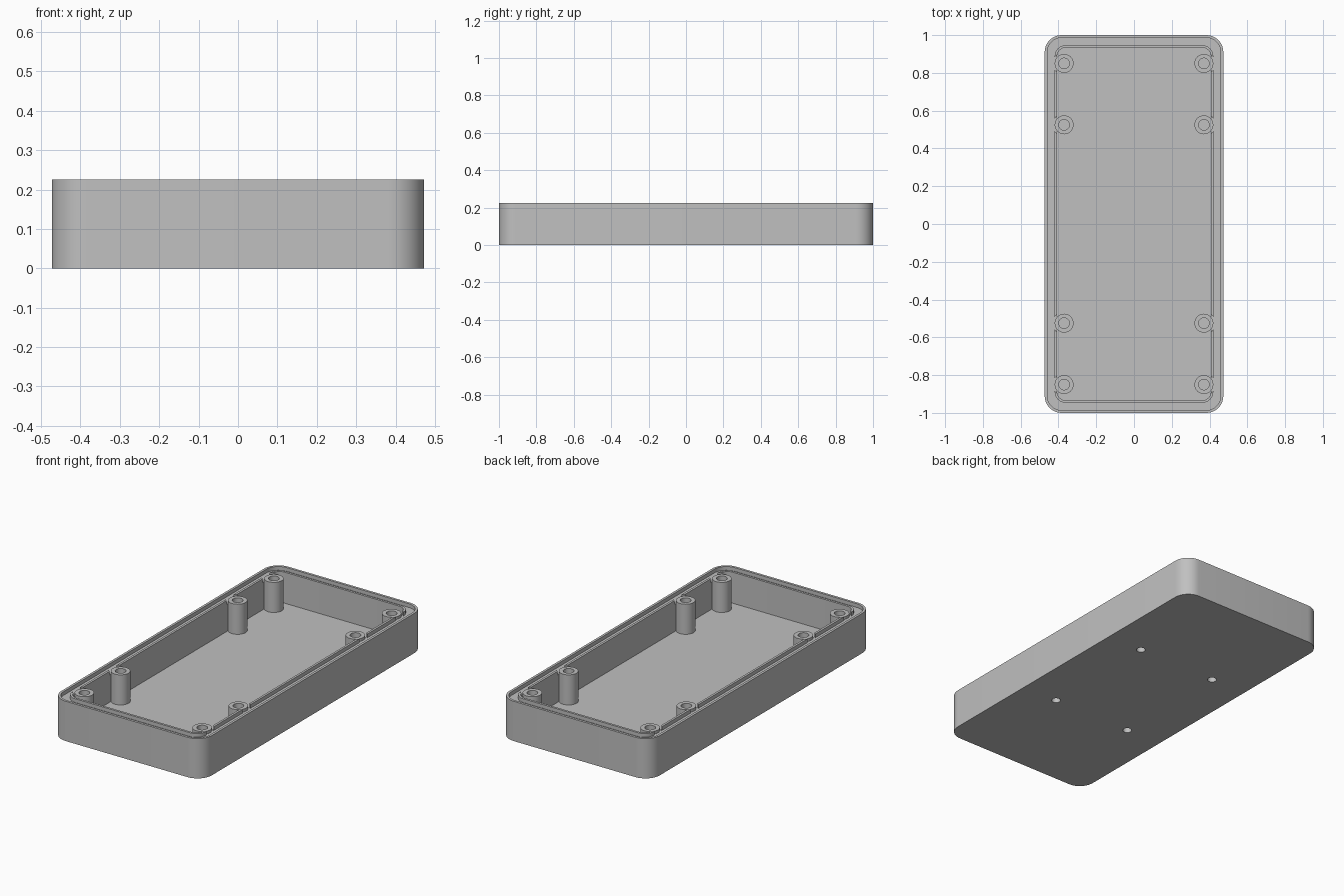
import bpy, bmesh, math

if "Cube" in bpy.data.objects:
    bpy.data.objects.remove(bpy.data.objects["Cube"])

GREY = (0.53, 0.53, 0.53, 1.0)
plastic = bpy.data.materials.new("grey_plastic")
plastic.use_nodes = True
plastic.diffuse_color = GREY
plastic.node_tree.nodes["Principled BSDF"].inputs["Base Color"].default_value = GREY

FLOOR, LEDGE, RIM = 0.05, 0.205, 0.226
POST_X, POST_YS, POST_R = 0.37, (0.525, 0.85), 0.05


def ring(hx, hy, r, z, steps=10):
    """Rounded rectangle outline; a circle when hx = hy = r."""
    pts = []
    for q, (sx, sy) in enumerate(((1, 1), (-1, 1), (-1, -1), (1, -1))):
        for i in range(steps + 1):
            a = math.pi / 2 * (q + i / steps)
            pts.append((sx * (hx - r) + r * math.cos(a),
                        sy * (hy - r) + r * math.sin(a), z))
    return pts


def add_loft(bm, rings, x=0, y=0):
    """Skin a stack of matching outlines and cap both ends."""
    loops = [[bm.verts.new((px + x, py + y, pz)) for px, py, pz in pts] for pts in rings]
    n = len(loops[0])
    for a, b in zip(loops, loops[1:]):
        for i in range(n):
            j = (i + 1) % n
            bm.faces.new((a[i], a[j], b[j], b[i]))
    bm.faces.new(loops[0][::-1])
    bm.faces.new(loops[-1])


def disc(r, z):
    return ring(r, r, r, z)


def finish(name, bm):
    bmesh.ops.remove_doubles(bm, verts=bm.verts, dist=1e-5)
    bmesh.ops.recalc_face_normals(bm, faces=bm.faces)
    mesh = bpy.data.meshes.new(name)
    bm.to_mesh(mesh)
    bm.free()
    mesh.materials.append(plastic)
    ob = bpy.data.objects.new(name, mesh)
    bpy.context.collection.objects.link(ob)
    return ob


def select(ob):
    bpy.ops.object.select_all(action='DESELECT')
    ob.select_set(True)
    bpy.context.view_layer.objects.active = ob


def smooth(ob):
    select(ob)
    bpy.ops.object.shade_smooth_by_angle(angle=math.radians(30))


def mirrored(x, ys):
    return [(sx * x, sy * y) for sx in (-1, 1) for sy in (-1, 1) for y in ys]


# Tray: outer wall, thin outer lip, sunken ledge, inner lip, cavity and floor
bm = bmesh.new()
add_loft(bm, [
    ring(0.473, 1.0, 0.09, 0),
    ring(0.473, 1.0, 0.09, RIM),
    ring(0.459, 0.986, 0.076, RIM),
    ring(0.459, 0.986, 0.076, LEDGE),
    ring(0.42, 0.947, 0.06, LEDGE),
    ring(0.42, 0.947, 0.06, RIM),
    ring(0.407, 0.934, 0.047, RIM),
    ring(0.407, 0.934, 0.047, FLOOR),
])
tray = finish("tray", bm)

# Cutters: blind screw holes below, and gaps in the inner lip around the posts
bm = bmesh.new()
for x, y in mirrored(0.25, (0.355,)):
    add_loft(bm, [disc(0.024, -0.05), disc(0.024, 0.038)], x, y)
for x, y in mirrored(POST_X, POST_YS):
    add_loft(bm, [disc(0.06, LEDGE + 0.0003), disc(0.06, 0.3)], x, y)
cutter = finish("cutter", bm)
cutter.hide_render = True
mod = tray.modifiers.new("cut", 'BOOLEAN')
mod.object = cutter
mod.operation = 'DIFFERENCE'
mod.solver = 'EXACT'
select(tray)
bpy.ops.object.modifier_apply(modifier=mod.name)
bpy.data.objects.remove(cutter)
smooth(tray)

# Screw posts with blind bores
for k, (x, y) in enumerate(mirrored(POST_X, POST_YS)):
    bm = bmesh.new()
    top = RIM - 0.005
    add_loft(bm, [disc(POST_R, FLOOR - 0.005), disc(POST_R, top),
                  disc(0.028, top), disc(0.028, 0.07)], x, y)
    smooth(finish(f"screw_post_{k + 1}", bm))
